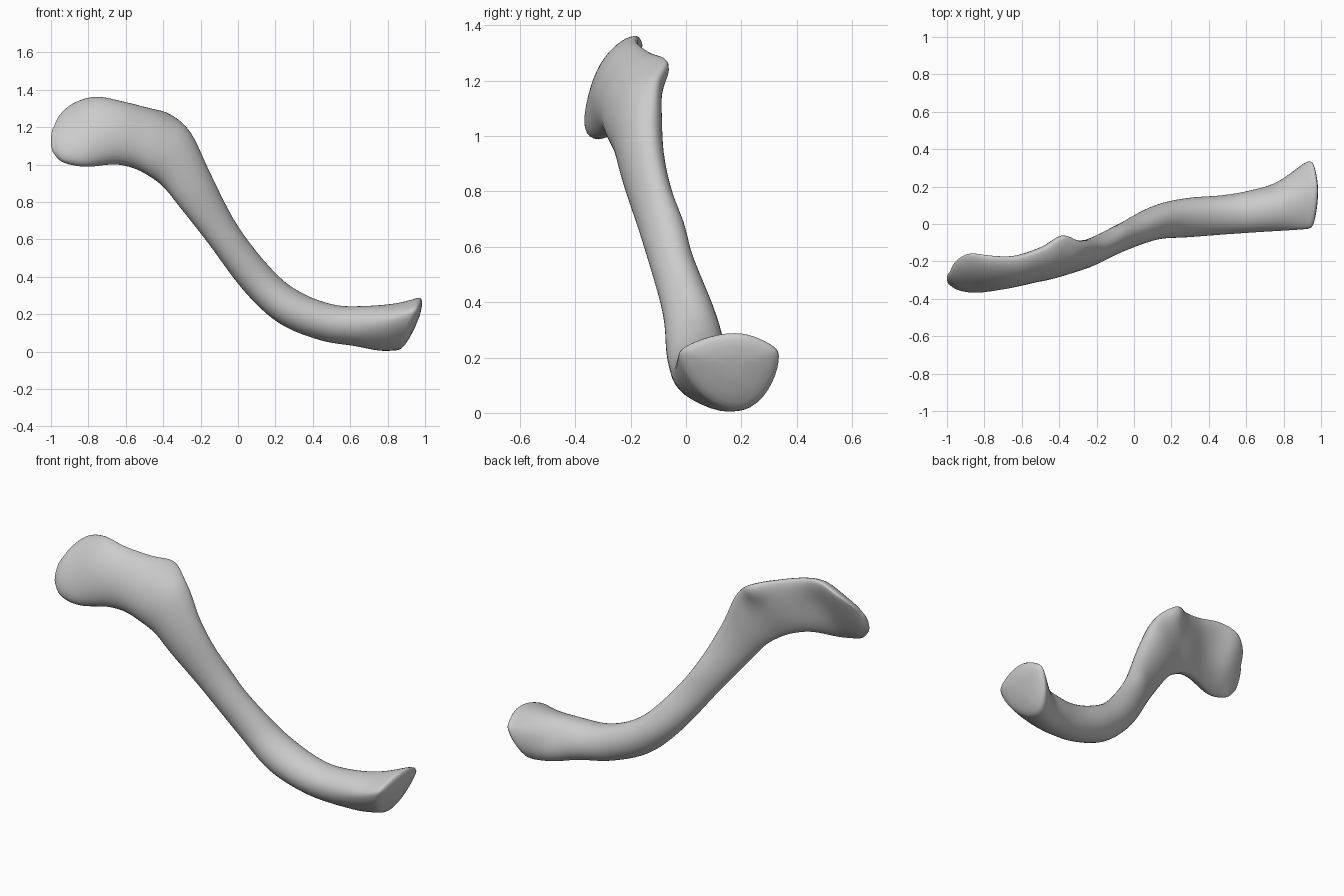
import bpy, bmesh, math
from mathutils import Vector

if "Cube" in bpy.data.objects:
    bpy.data.objects.remove(bpy.data.objects["Cube"])

# Cross-sections along the bone: top edge xyz, bottom edge xyz, front y, back y
SECTIONS = [
    (-.985, -.26, 1.20, -.985, -.315, 1.06, -.315, -.275),
    (-.955, -.20, 1.265, -.945, -.32, 1.015, -.33, -.25),
    (-.88, -.16, 1.33, -.87, -.325, .993, -.337, -.215),
    (-.76, -.175, 1.365, -.79, -.31, .987, -.342, -.20),
    (-.62, -.18, 1.34, -.66, -.26, 1.0, -.33, -.17),
    (-.48, -.14, 1.305, -.56, -.22, .98, -.308, -.14),
    (-.36, -.10, 1.27, -.48, -.20, .94, -.287, -.115),
    (-.25, -.12, 1.17, -.40, -.18, .88, -.262, -.095),
    (-.15, -.13, .96, -.31, -.16, .77, -.228, -.075),
    (.0, -.06, .67, -.16, -.09, .58, -.155, -.005),
    (.20, .02, .42, .03, .0, .325, -.085, .10),
    (.35, .05, .31, .22, .03, .15, -.072, .14),
    (.52, .06, .25, .44, .06, .06, -.057, .155),
    (.68, .07, .245, .62, .09, .03, -.045, .188),
    (.85, .12, .26, .76, .15, .003, -.032, .26),
    (.975, .18, .293, .86, .19, .006, -.025, .345),
]
# Local swellings and hollows: centre, radius, push in y
RELIEF = [
    ((-.39, -.10, 1.25), .07, .035),
    ((-.70, -.19, 1.20), .13, -.025),
    ((.76, .22, .17), .08, -.025),
    ((-.05, .0, .70), .07, .02),
]
AROUND, STEPS = 40, 6


def spline(p0, p1, p2, p3, t):
    return [.5 * (2*b + (c-a)*t + (2*a-5*b+4*c-d)*t*t + (3*b-a-3*c+d)*t**3)
            for a, b, c, d in zip(p0, p1, p2, p3)]


def ring(s):
    top, bottom = Vector(s[:3]), Vector(s[3:6])
    mid, half = (top + bottom) / 2, (top - bottom) / 2
    skew = .45 * min(1, max(0, (mid.x - .65) / .27))
    pts = []
    for i in range(AROUND):
        a = 2 * math.pi * i / AROUND
        c, sn = math.cos(a), math.sin(a)
        p = mid + half * (c + skew * sn * sn * (1 - max(0, c)))
        p.y += abs(sn) * ((s[7] if sn > 0 else s[6]) - mid.y)
        for centre, radius, push in RELIEF:
            p.y += push * math.exp(-((p - Vector(centre)).length / radius) ** 2)
        pts.append(p)
    return pts


def cap_rings(rim, bulge):
    centre = sum(rim, Vector()) / len(rim)
    return [[centre + (p - centre) * math.cos(a) + bulge * math.sin(a) for p in rim]
            for a in (.3, .6, .9, 1.2, 1.45)]


# Loft the sections, then round off both ends
rings = []
n = len(SECTIONS)
for i in range(n - 1):
    quad = [SECTIONS[min(n - 1, max(0, i + k))] for k in (-1, 0, 1, 2)]
    rings += [ring(spline(*quad, j / STEPS)) for j in range(STEPS)]
rings.append(ring(SECTIONS[-1]))
rings = (cap_rings(rings[0], Vector((-.015, 0, 0)))[::-1] + rings
         + cap_rings(rings[-1], Vector((.035, 0, -.008))))

bm = bmesh.new()
loops = [[bm.verts.new(p) for p in r] for r in rings]
for a, b in zip(loops, loops[1:]):
    for i in range(AROUND):
        j = (i + 1) % AROUND
        bm.faces.new((a[i], a[j], b[j], b[i]))
bm.faces.new(loops[0])
bm.faces.new(loops[-1][::-1])
# Soften the surface slightly
for _ in range(3):
    bmesh.ops.smooth_vert(bm, verts=bm.verts, factor=.5,
                          use_axis_x=True, use_axis_y=True, use_axis_z=True)
bmesh.ops.recalc_face_normals(bm, faces=bm.faces)
for f in bm.faces:
    f.smooth = True
mesh = bpy.data.meshes.new("collar_bone")
bm.to_mesh(mesh)
bm.free()
bone = bpy.data.objects.new("collar_bone", mesh)
bpy.context.collection.objects.link(bone)
